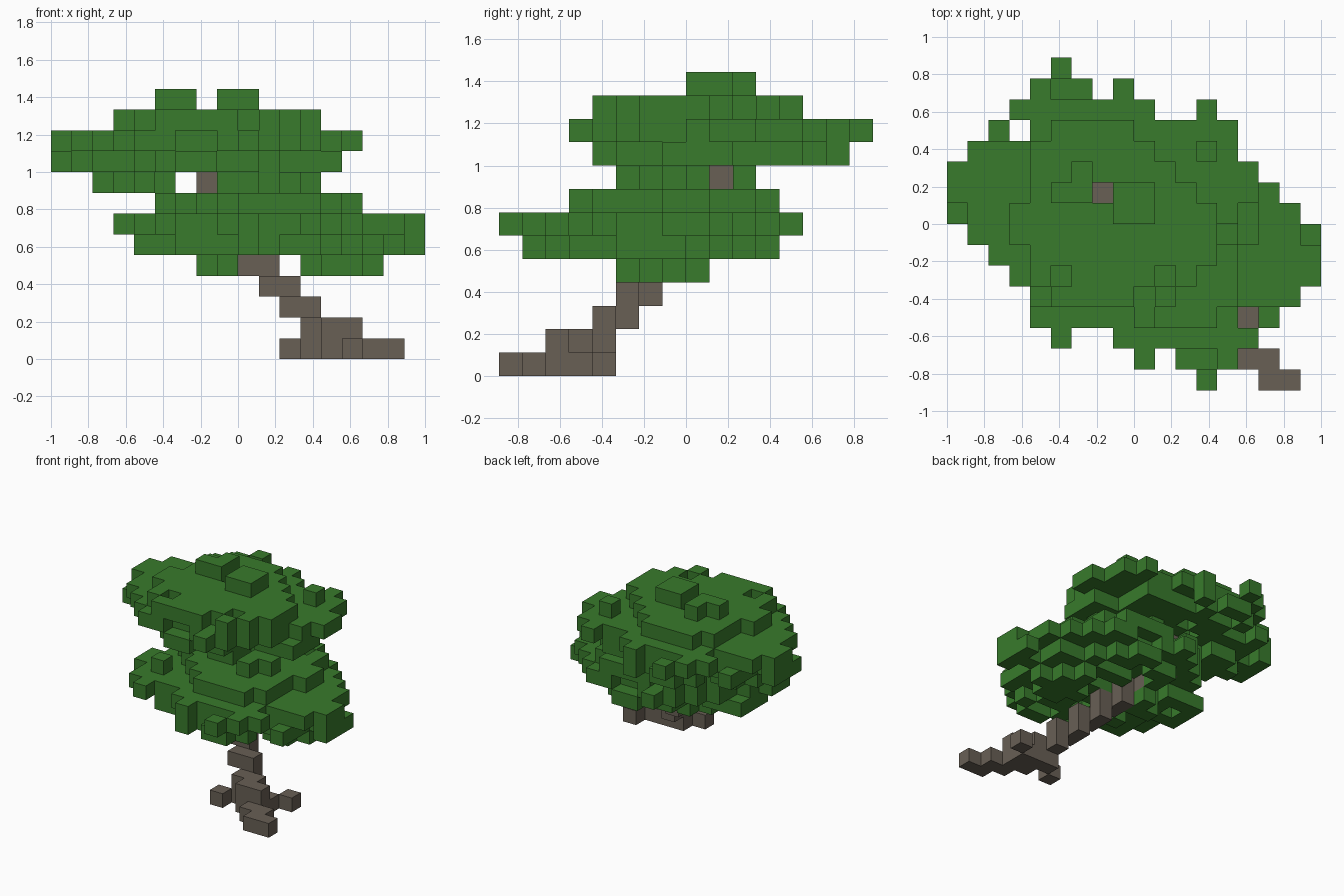
import bpy
import bmesh
import random
from mathutils import Vector

random.seed(23)
CELL = 1 / 9                      # edge of one block
ORIGIN = Vector((-1, -8 / 9, 0))  # corner of block (0, 0, 0)

cube = bpy.data.objects.get("Cube")
if cube:
    bpy.data.objects.remove(cube, do_unlink=True)


def make_material(name, colour):
    mat = bpy.data.materials.new(name)
    mat.use_nodes = True
    mat.diffuse_color = (*colour, 1)
    bsdf = mat.node_tree.nodes["Principled BSDF"]
    bsdf.inputs["Base Color"].default_value = (*colour, 1)
    bsdf.inputs["Roughness"].default_value = 0.9
    return mat


def block_object(name, cells, mat, solid):
    """Build the outer skin of a set of blocks, skipping faces against solid ones."""
    bm = bmesh.new()
    for cell in sorted(cells):
        for axis in range(3):
            for side in (0, 1):
                step = [0, 0, 0]
                step[axis] = 2 * side - 1
                if tuple(c + s for c, s in zip(cell, step)) in solid:
                    continue
                corners = []
                for u, v in ((0, 0), (1, 0), (1, 1), (0, 1)):
                    p = Vector(cell)
                    p[axis] += side
                    p[(axis + 1) % 3] += u
                    p[(axis + 2) % 3] += v
                    corners.append(bm.verts.new(p * CELL + ORIGIN))
                bm.faces.new(corners if side else corners[::-1])
    bmesh.ops.remove_doubles(bm, verts=bm.verts, dist=0.001)
    mesh = bpy.data.meshes.new(name)
    bm.to_mesh(mesh)
    bm.free()
    mesh.materials.append(mat)
    obj = bpy.data.objects.new(name, mesh)
    bpy.context.collection.objects.link(obj)


def box(xs, ys, z):
    return {(x, y, z) for x in range(xs[0], xs[1] + 1) for y in range(ys[0], ys[1] + 1)}


def chance(p):
    return random.random() < p


# Canopy pattern about its own centre: layers -2 (underside) to 2 (top)
canopy = set()
for x in range(-7, 8):
    for y in range(-5, 6):
        reach = abs(x) + abs(y)
        rim = reach == 8 or abs(y) == 5
        # Widest layer and the one below share the rim blocks between them
        if reach < 9:
            wide = not rim or chance(0.65)
            if wide:
                canopy.add((x, y, 0))
            fill = 0.8 if reach < 6 else 0.5
            if x < 7 and (not wide or (not rim and chance(fill))):
                canopy.add((x, y, -1))
        # Smaller ragged layer above
        high = abs(x - 0.5) + abs(y + 1)
        inside = abs(x - 0.5) < 5 and abs(y + 1) < 5
        if inside and (high < 5 or (high < 7 and chance(0.55))):
            canopy.add((x, y, 1))

# Notches and stray tufts along the rim
notches = {(0, 5), (2, 5), (3, 5), (3, 4), (4, 4), (-4, 3)}
canopy = {c for c in canopy if c[:2] not in notches}
canopy |= {(-2, 6, 0), (5, 4, 0), (6, 3, 0), (2, -6, 0), (-3, 5, 0), (-7, 1, 0), (7, 1, 0)}
canopy |= {(-7, 0, -1), (6, 0, -1), (1, 5, -1), (-1, -5, -1)}
canopy |= {(-1, 3, 1), (1, 3, 1), (5, 2, 1)}

# Tufts on top and clumps underneath
canopy |= box((1, 2), (-1, 0), 2) | box((-2, -1), (0, 0), 2) | {(-1, 1, 2)}
canopy |= box((-4, -3), (-1, 1), -2) | {(-5, 0, -2), (-2, 0, -2), (-3, -2, -2)}
canopy |= box((2, 3), (-1, -1), -2) | {(2, -2, -2), (2, 1, -2)}
open_top = {(0, 0, 1), (0, 0, 0), (0, 0, -1)}

upper = {(7 + x, 9 + y, 10 + z) for x, y, z in canopy - open_top}
# The lower canopy is the same pattern turned half round
lower = {(10 - x, 6 - y, 6 + z) for x, y, z in canopy}

# Leaning trunk: each layer steps diagonally up and back
trunk = set()
for z in range(1, 7):
    x, y = 14 - z, 2 + z
    trunk |= {(x, y, z), (x - 1, y, z), (x - 1, y + 1, z)}
trunk |= {(7, 9, z) for z in range(6, 11)}

# Roots spreading over the ground
roots = {(13, 2, 1), (14, 2, 1), (11, 2, 0), (15, 4, 0)}
roots |= box((12, 14), (3, 3), 0) | box((13, 14), (2, 2), 0)
roots |= box((14, 15), (1, 1), 0) | box((15, 16), (0, 0), 0)

wood = trunk | roots
upper -= wood
lower -= wood | upper
solid = wood | upper | lower

leaf_green = make_material("leaf_green", (0.040, 0.196, 0.025))
bark_brown = make_material("bark_brown", (0.140, 0.116, 0.091))

block_object("trunk", trunk, bark_brown, solid)
block_object("roots", roots - trunk, bark_brown, solid)
block_object("lower_canopy", lower, leaf_green, solid)
block_object("upper_canopy", upper, leaf_green, solid)
